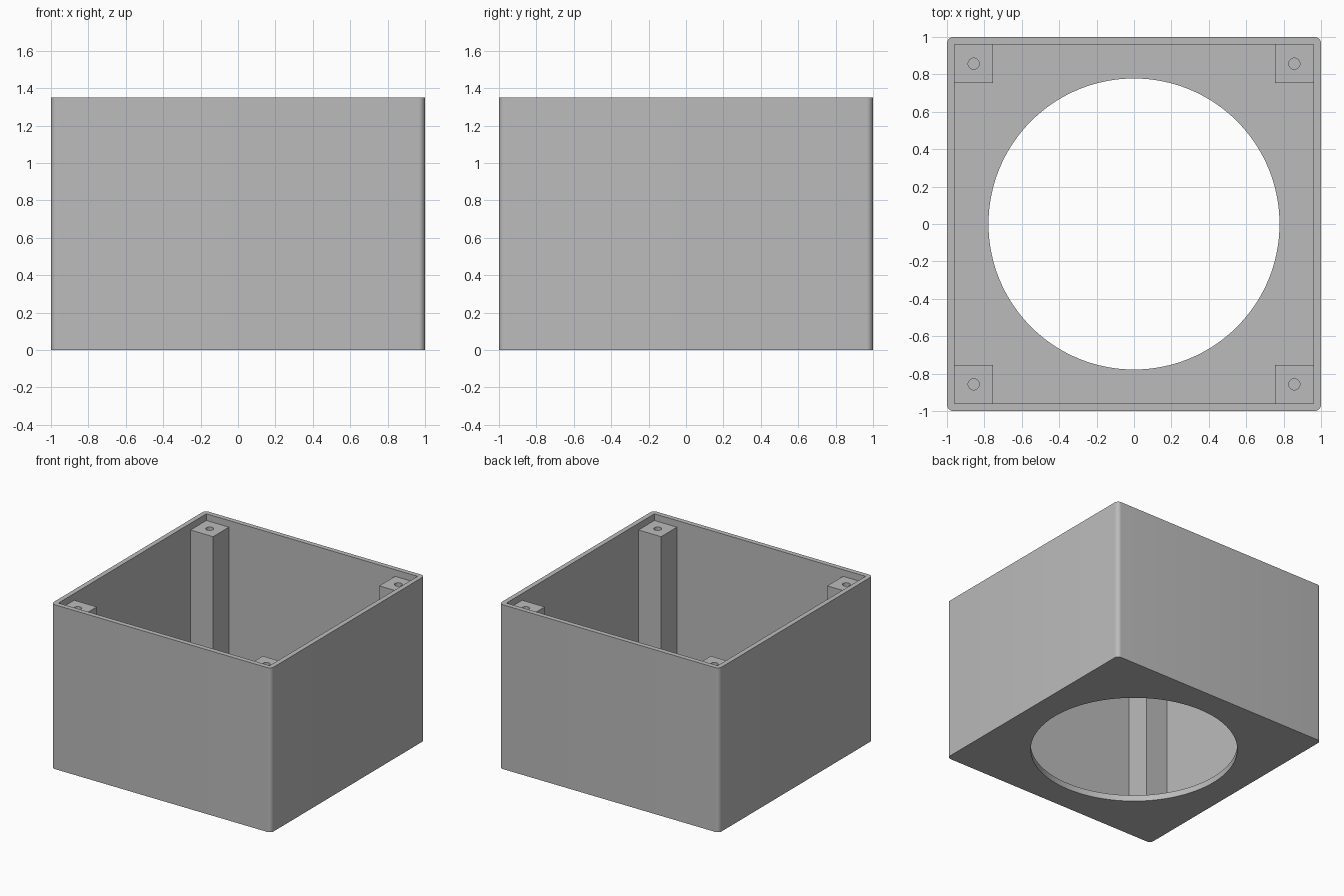
import bpy
import bmesh

HEIGHT = 1.35
INNER = 0.96        # half-width of the cavity
FLOOR = 0.05        # floor thickness
POST_IN = 0.755     # inner side of each corner post
POST_TOP = HEIGHT - 0.055
SCREW = 0.857       # screw hole offset from the centre

if "Cube" in bpy.data.objects:
    bpy.data.objects.remove(bpy.data.objects["Cube"], do_unlink=True)

grey = bpy.data.materials.new("plain_grey")
grey.use_nodes = True
grey.diffuse_color = (0.5, 0.5, 0.5, 1)
grey.node_tree.nodes["Principled BSDF"].inputs["Base Color"].default_value = (0.5, 0.5, 0.5, 1)


def box(name, low, high, corner=0):
    """Box between two corners, with optional rounded upright edges."""
    bm = bmesh.new()
    bmesh.ops.create_cube(bm, size=1)
    for v in bm.verts:
        v.co = [b if c > 0 else a for a, b, c in zip(low, high, v.co)]
    if corner:
        upright = [e for e in bm.edges
                   if abs(e.verts[0].co.z - e.verts[1].co.z) > 0.01]
        bmesh.ops.bevel(bm, geom=upright, offset=corner, segments=8,
                        profile=0.5, affect='EDGES')
    mesh = bpy.data.meshes.new(name)
    bm.to_mesh(mesh)
    bm.free()
    mesh.materials.append(grey)
    obj = bpy.data.objects.new(name, mesh)
    bpy.context.collection.objects.link(obj)
    return obj


def cylinder(name, x, y, low, high, radius, sides):
    bpy.ops.mesh.primitive_cylinder_add(
        vertices=sides, radius=radius, depth=high - low,
        location=(x, y, (low + high) / 2))
    obj = bpy.context.object
    obj.name = name
    obj.data.materials.append(grey)
    return obj


def activate(obj):
    bpy.ops.object.select_all(action='DESELECT')
    obj.select_set(True)
    bpy.context.view_layer.objects.active = obj


def cut(obj, cutter):
    """Subtract the cutter and discard it."""
    mod = obj.modifiers.new("cut", 'BOOLEAN')
    mod.operation = 'DIFFERENCE'
    mod.solver = 'EXACT'
    mod.object = cutter
    activate(obj)
    bpy.ops.object.modifier_apply(modifier=mod.name)
    bpy.data.objects.remove(cutter, do_unlink=True)


def smooth(obj):
    activate(obj)
    bpy.ops.object.shade_smooth_by_angle(angle=0.5)


# Open-topped housing with a large round opening in its floor
housing = box("housing", (-1, -1, 0), (1, 1, HEIGHT), corner=0.035)
cut(housing, box("cavity", (-INNER, -INNER, FLOOR), (INNER, INNER, HEIGHT + 1)))
cut(housing, cylinder("opening", 0, 0, -1, 0.5, 0.778, 128))
smooth(housing)

# Corner posts with blind screw holes, seated just into walls and floor
for side, sx in (("left", 1), ("right", -1)):
    for end, sy in (("front", -1), ("back", 1)):
        near, far = POST_IN, INNER + 0.005
        xs = sorted((sx * near, sx * far))
        ys = sorted((sy * near, sy * far))
        post = box(f"{end}_{side}_post", (xs[0], ys[0], FLOOR - 0.01),
                   (xs[1], ys[1], POST_TOP))
        cut(post, cylinder("screw_hole", sx * SCREW, sy * SCREW,
                           POST_TOP - 0.4, POST_TOP + 0.1, 0.03, 32))
        smooth(post)
